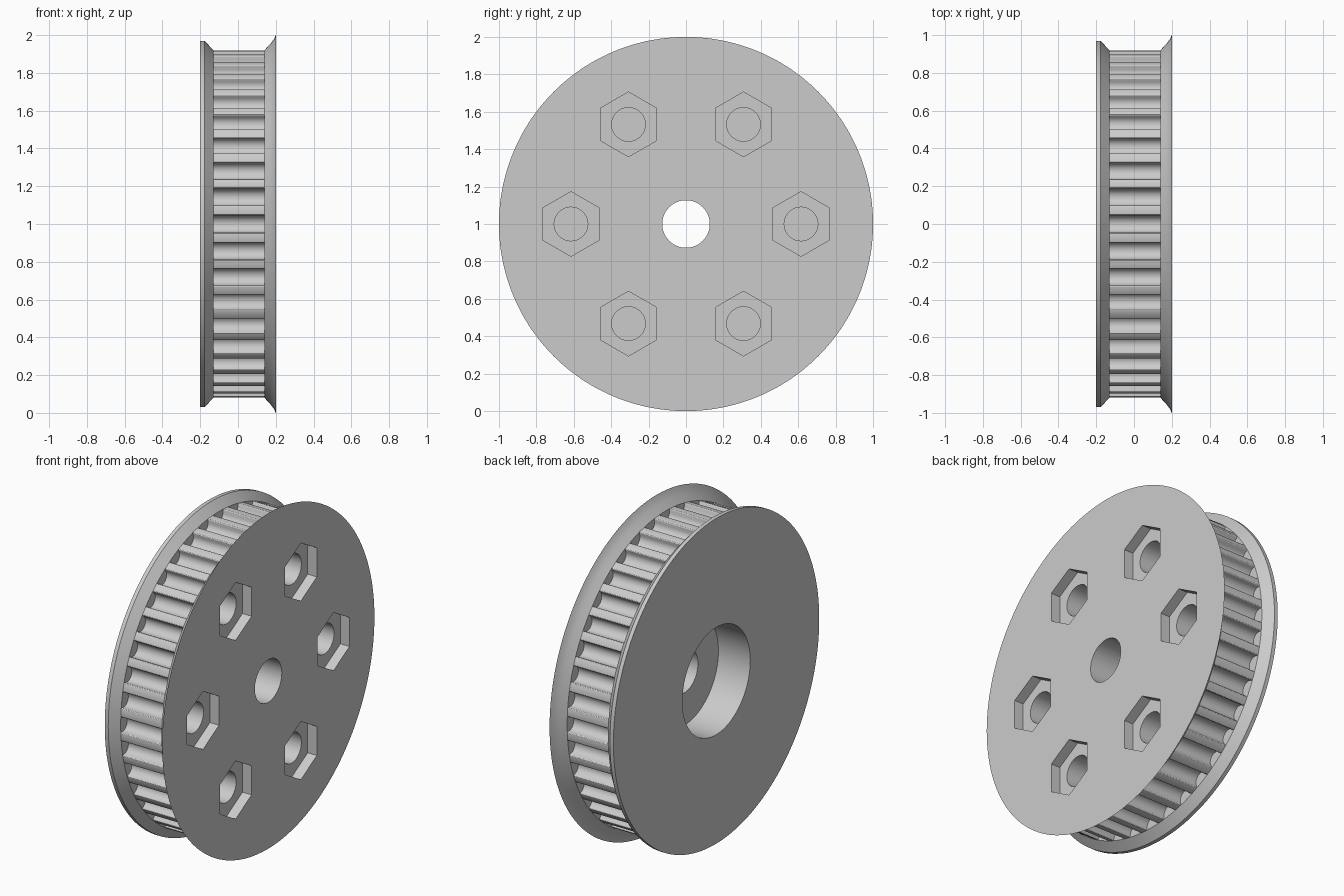
import bpy
import bmesh
from math import sin, cos, pi, radians

if "Cube" in bpy.data.objects:
    bpy.data.objects.remove(bpy.data.objects["Cube"])

TEETH = 40
ROOT_X, RIM_X = -0.13, 0.14      # toothed band limits
OUTER = 0.92                     # tooth tip radius

grey = bpy.data.materials.new("light grey")
grey.use_nodes = True
grey.diffuse_color = (0.6, 0.6, 0.6, 1)
grey.node_tree.nodes["Principled BSDF"].inputs["Base Color"].default_value = (0.6, 0.6, 0.6, 1)


def loft(name, rings, centre=(0, 1)):
    """Skin rings of (x, [(angle, radius), ...]) along x and cap both ends."""
    bm = bmesh.new()
    loops = [[bm.verts.new((x, centre[0] + r * sin(a), centre[1] + r * cos(a)))
              for a, r in pts] for x, pts in rings]
    for low, high in zip(loops, loops[1:]):
        for i in range(len(low)):
            j = (i + 1) % len(low)
            bm.faces.new((low[i], low[j], high[j], high[i]))
    bm.faces.new(loops[0])
    bm.faces.new(loops[-1])
    bmesh.ops.remove_doubles(bm, verts=bm.verts, dist=1e-5)
    bmesh.ops.recalc_face_normals(bm, faces=bm.faces)
    mesh = bpy.data.meshes.new(name)
    bm.to_mesh(mesh)
    bm.free()
    mesh.materials.append(grey)
    obj = bpy.data.objects.new(name, mesh)
    bpy.context.collection.objects.link(obj)
    return obj


def prism(name, sides, radius, x0, x1, centre=(0, 1)):
    pts = [(2 * pi * k / sides, radius) for k in range(sides)]
    return loft(name, [(x0, pts), (x1, pts)], centre)


# Rounded belt groove as (half width, depth): lip fillet, then round floor
lip = [(0.054 - 0.009 * sin(radians(t)), 0.009 - 0.009 * cos(radians(t)))
       for t in range(0, 91, 30)]
floor = [(0.045 * cos(radians(a)), 0.016 + 0.045 * sin(radians(a)))
         for a in range(12, 169, 13)]
groove = [(-w, d) for w, d in lip] + [(-w, d) for w, d in floor] + lip[::-1]
teeth = [(2 * pi * k / TEETH + w / (OUTER - d), OUTER - d)
         for k in range(TEETH) for w, d in groove]


def circle(radius):
    return [(a, radius) for a, _ in teeth]


# Pulley body: narrow flange, toothed band, flared flange
pulley = loft("toothed_pulley", [
    (-0.2, circle(0.97)), (-0.177, circle(0.97)), (ROOT_X, circle(OUTER)),
    (ROOT_X, teeth), (RIM_X, teeth),
    (RIM_X, circle(OUTER)), (0.172, circle(0.955)), (0.19, circle(0.979)),
    (0.2, circle(1.0))])

# Shaft bore, rear counterbore, and six bolt holes with hexagonal nut pockets
cutters = [prism("bore_cutter", 64, 0.127, -0.3, 0.3),
           prism("counterbore_cutter", 96, 0.32, -0.3, 0.01)]
for k in range(6):
    spot = (0.615 * cos(k * pi / 3), 1 + 0.615 * sin(k * pi / 3))
    cutters.append(prism("bolt_hole_cutter", 48, 0.09, ROOT_X, 0.3, spot))
    cutters.append(prism("nut_pocket_cutter", 6, 0.173, 0.14, 0.3, spot))

bpy.ops.object.select_all(action='DESELECT')
bpy.context.view_layer.objects.active = pulley
pulley.select_set(True)
for cutter in cutters:
    cutter.hide_render = True
    mod = pulley.modifiers.new("cut", 'BOOLEAN')
    mod.operation = 'DIFFERENCE'
    mod.solver = 'EXACT'
    mod.object = cutter
    bpy.ops.object.modifier_apply(modifier=mod.name)
    bpy.data.objects.remove(cutter)

bpy.ops.object.shade_smooth_by_angle(angle=radians(28))
